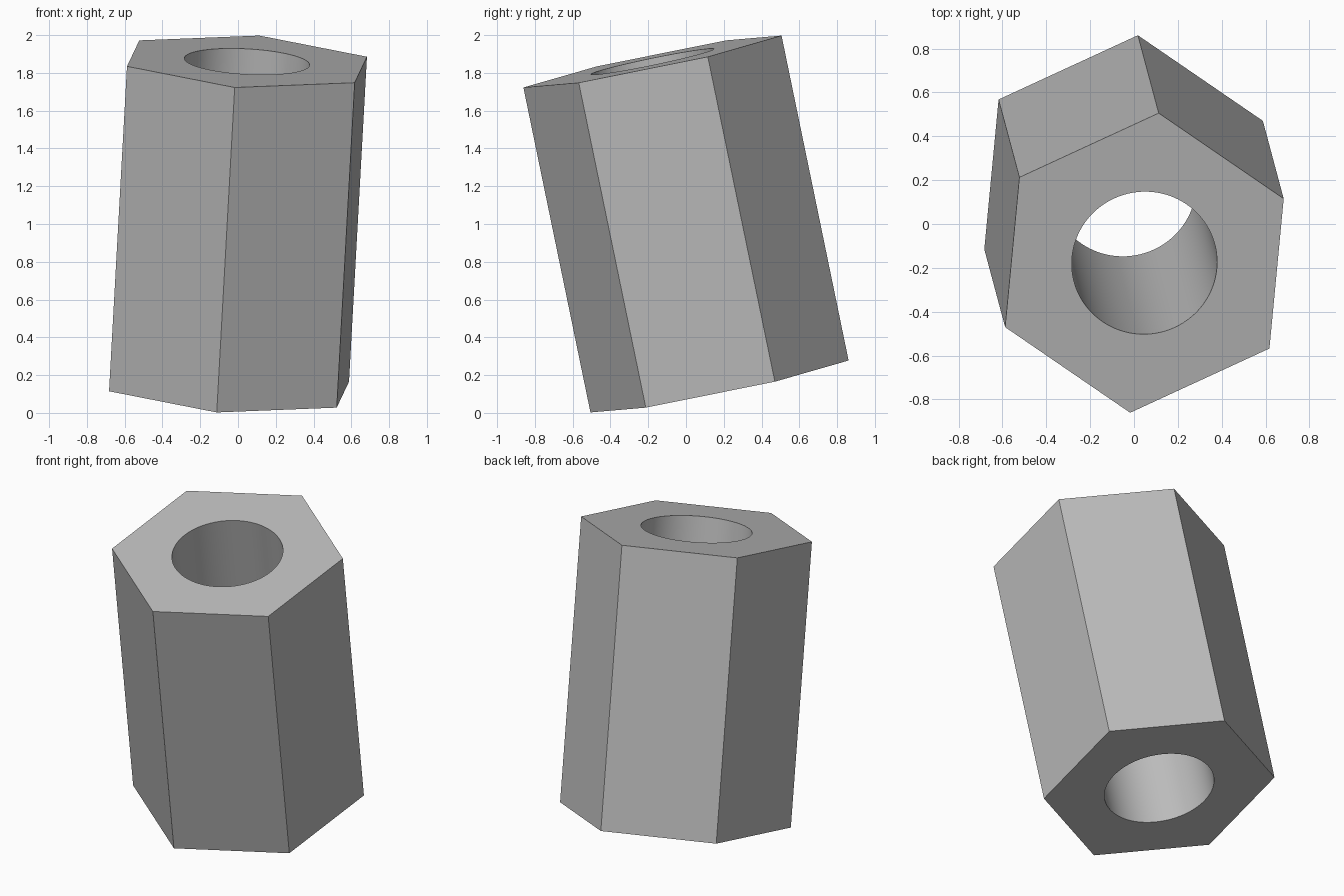
import bpy, bmesh
from math import sin, cos, tau, radians
from mathutils import Vector, Matrix

default = bpy.data.objects.get("Cube")
if default:
    bpy.data.objects.remove(default)

OUTER, BORE, HEIGHT = 0.70, 0.332, 1.759

# Plain grey finish
grey = bpy.data.materials.new("grey")
grey.use_nodes = True
colour = (0.5, 0.5, 0.5, 1)
grey.diffuse_color = colour
grey.node_tree.nodes["Principled BSDF"].inputs["Base Color"].default_value = colour


def ring(bm, radius, sides):
    """Closed loop of edges on the bottom plane."""
    verts = [bm.verts.new((radius * cos(tau * i / sides),
                           radius * sin(tau * i / sides), -HEIGHT / 2))
             for i in range(sides)]
    return [bm.edges.new((v, verts[i - 1])) for i, v in enumerate(verts)]


# Hexagonal end face with a round hole, extruded along the axis
bm = bmesh.new()
edges = ring(bm, OUTER, 6) + ring(bm, BORE, 96)
bmesh.ops.triangle_fill(bm, use_beauty=True, use_dissolve=False, edges=edges)
result = bmesh.ops.extrude_face_region(bm, geom=bm.faces[:], use_keep_orig=True)
top = [g for g in result["geom"] if isinstance(g, bmesh.types.BMVert)]
bmesh.ops.translate(bm, vec=(0, 0, HEIGHT), verts=top)
bmesh.ops.recalc_face_normals(bm, faces=bm.faces[:])

# Lean the whole body: axis direction and one corner direction
axis = Vector((0.095, -0.355, 1.72)).normalized()
corner = Vector((-0.065, -0.683, -0.137))
corner = (corner - axis * corner.dot(axis)).normalized()
frame = Matrix((corner, axis.cross(corner), axis)).transposed().to_4x4()
bm.transform(Matrix.Translation((0, 0, 1)) @ frame)

mesh = bpy.data.meshes.new("hex_spacer")
bm.to_mesh(mesh)
bm.free()
mesh.materials.append(grey)
spacer = bpy.data.objects.new("hex_spacer", mesh)
bpy.context.collection.objects.link(spacer)

# Smooth bore, crisp outer edges
bpy.ops.object.select_all(action="DESELECT")
spacer.select_set(True)
bpy.context.view_layer.objects.active = spacer
bpy.ops.object.shade_smooth_by_angle(angle=radians(30))
